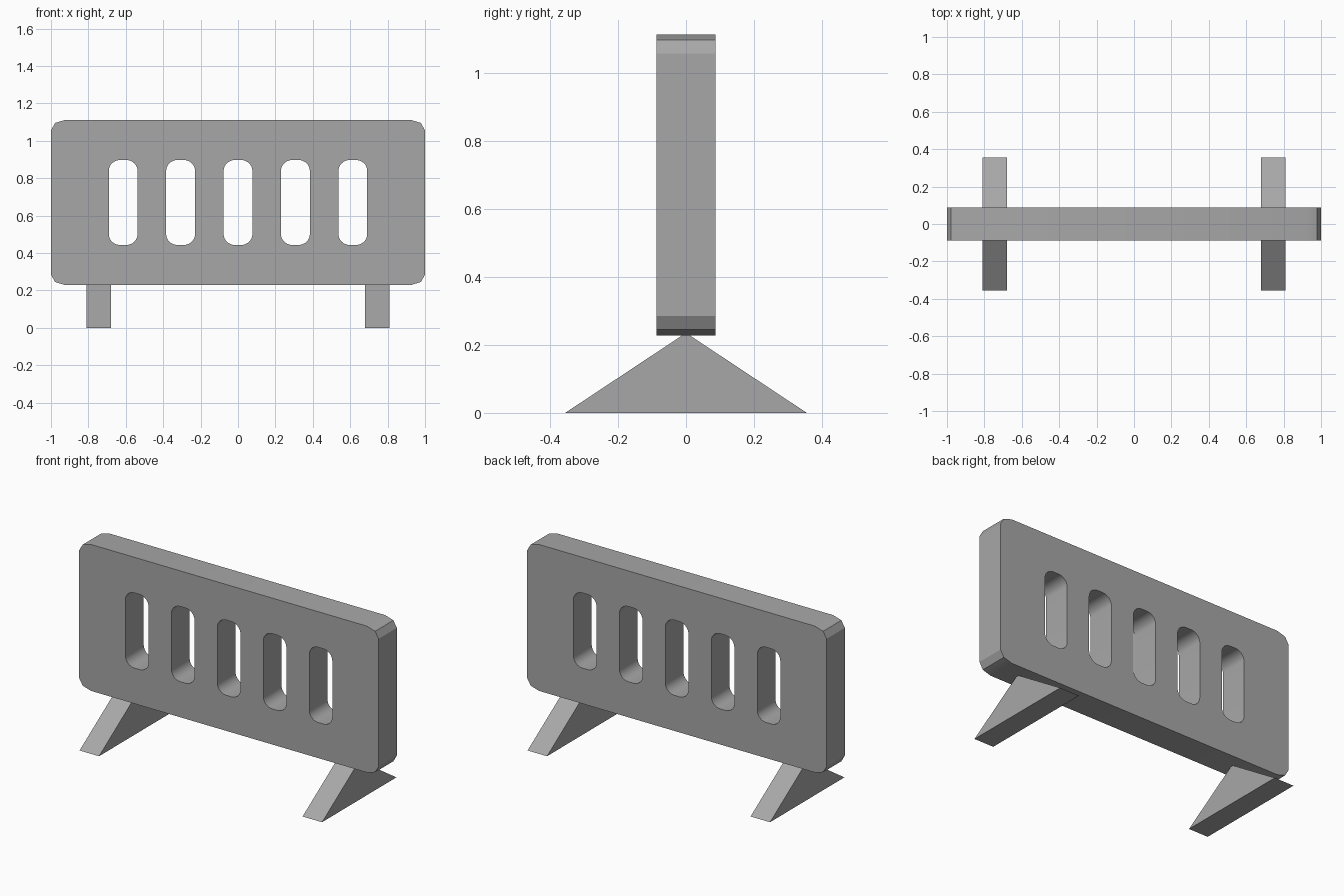
import bpy
import bmesh
import math

cube = bpy.data.objects.get("Cube")
if cube:
    bpy.data.objects.remove(cube, do_unlink=True)

grey = bpy.data.materials.new("mid grey")
grey.use_nodes = True
grey.diffuse_color = (0.39, 0.39, 0.39, 1)
grey.node_tree.nodes["Principled BSDF"].inputs["Base Color"].default_value = (0.39, 0.39, 0.39, 1)


def rounded_rect(cx, cz, half_w, half_h, rx, rz, steps):
    """Outline of a rectangle with elliptical corners."""
    points = []
    for quarter, (sx, sz) in enumerate([(1, 1), (-1, 1), (-1, -1), (1, -1)]):
        for i in range(steps + 1):
            a = math.pi / 2 * (quarter + i / steps)
            points.append((cx + sx * (half_w - rx) + rx * math.cos(a),
                           cz + sz * (half_h - rz) + rz * math.sin(a)))
    return points


def add_object(name, bm):
    bmesh.ops.recalc_face_normals(bm, faces=bm.faces)
    mesh = bpy.data.meshes.new(name)
    bm.to_mesh(mesh)
    bm.free()
    mesh.materials.append(grey)
    obj = bpy.data.objects.new(name, mesh)
    bpy.context.collection.objects.link(obj)
    return obj


def extrude_faces(bm, offset):
    result = bmesh.ops.extrude_face_region(bm, geom=bm.faces[:])
    verts = [v for v in result["geom"] if isinstance(v, bmesh.types.BMVert)]
    bmesh.ops.translate(bm, verts=verts, vec=offset)


# Panel: rounded outline with five slots, filled and extruded in depth
half_depth = 0.087
outlines = [rounded_rect(0, 0.67, 1, 0.442, 0.078, 0.056, 2)]
for i in range(-2, 3):
    outlines.append(rounded_rect(i * 0.307, 0.67, 0.077, 0.227, 0.06, 0.058, 8))

bm = bmesh.new()
edges = []
for outline in outlines:
    ring = [bm.verts.new((x, -half_depth, z)) for x, z in outline]
    edges += [bm.edges.new((a, b)) for a, b in zip(ring, ring[1:] + ring[:1])]
bmesh.ops.triangle_fill(bm, edges=edges, use_beauty=True, normal=(0, -1, 0))
extrude_faces(bm, (0, 2 * half_depth, 0))
panel = add_object("slotted_panel", bm)

bpy.ops.object.select_all(action="DESELECT")
panel.select_set(True)
bpy.context.view_layer.objects.active = panel
bpy.ops.object.shade_smooth_by_angle(angle=math.radians(25))

# Feet: triangular wedges under each end of the panel
for side, sign in (("left", 1), ("right", -1)):
    bm = bmesh.new()
    x = sign * 0.745 - 0.065
    bm.faces.new([bm.verts.new((x, y, z))
                  for y, z in ((-0.355, 0), (0.355, 0), (0, 0.235))])
    extrude_faces(bm, (0.13, 0, 0))
    add_object(side + "_foot", bm)
